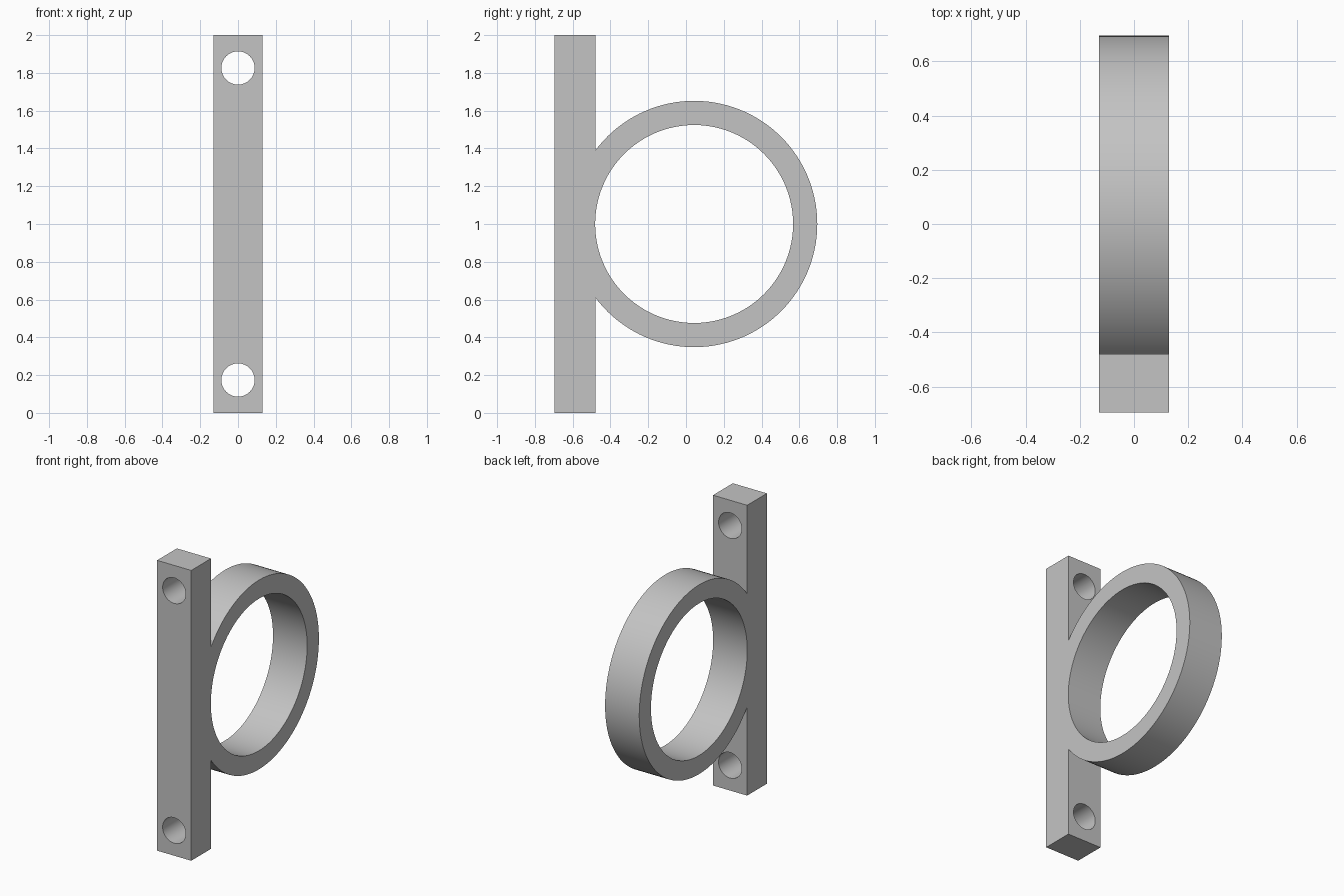
import bpy, bmesh, math
from mathutils import Matrix

cube = bpy.data.objects.get("Cube")
if cube:
    bpy.data.objects.remove(cube, do_unlink=True)

HALF_W = 0.13                      # half width in x
BACK, FACE = -0.695, -0.48         # bar depth range in y
RING_Y, RING_Z = 0.043, 1.0        # ring centre
OUTER, INNER = 0.652, 0.524
SEGMENTS = 96

# Material
gray = bpy.data.materials.new("light_gray")
gray.use_nodes = True
color = (0.55, 0.55, 0.55, 1)
gray.diffuse_color = color
gray.node_tree.nodes["Principled BSDF"].inputs["Base Color"].default_value = color


def arc(radius, start, end, steps):
    """Points around the ring centre as (y, z)."""
    return [(RING_Y + radius * math.cos(start + (end - start) * i / steps),
             RING_Z + radius * math.sin(start + (end - start) * i / steps))
            for i in range(steps + 1)]


def add_loop(curve, points):
    spline = curve.splines.new("POLY")
    spline.points.add(len(points) - 1)
    for p, (u, v) in zip(spline.points, points):
        p.co = (u, v, 0, 1)
    spline.use_cyclic_u = True


def evaluated_mesh(obj):
    graph = bpy.context.evaluated_depsgraph_get()
    return bpy.data.meshes.new_from_object(obj.evaluated_get(graph))


def add_object(name, mesh):
    obj = bpy.data.objects.new(name, mesh)
    bpy.context.collection.objects.link(obj)
    return obj


# Side profile: mounting bar joined to the ring, with the round opening
profile = bpy.data.curves.new("bracket_profile", "CURVE")
profile.dimensions = "2D"
profile.fill_mode = "BOTH"
profile.extrude = HALF_W
join = math.acos((FACE - RING_Y) / OUTER)
add_loop(profile, [(FACE, 0)] + arc(OUTER, -join, join, SEGMENTS)
         + [(FACE, 2), (BACK, 2), (BACK, 0)])
add_loop(profile, arc(INNER, 0, 2 * math.pi, SEGMENTS)[:-1])
profile_obj = add_object("bracket_profile", profile)
mesh = evaluated_mesh(profile_obj)
bpy.data.objects.remove(profile_obj, do_unlink=True)

# Stand the profile up and weld it into one closed solid
bm = bmesh.new()
bm.from_mesh(mesh)
bm.transform(Matrix(((0, 0, 1, 0), (1, 0, 0, 0), (0, 1, 0, 0), (0, 0, 0, 1))))
bmesh.ops.remove_doubles(bm, verts=bm.verts, dist=0.0001)
bmesh.ops.recalc_face_normals(bm, faces=bm.faces)
bm.to_mesh(mesh)
bm.free()
bracket = add_object("ring_bracket", mesh)

# Screw holes through both ends of the bar
bm = bmesh.new()
for z in (0.174, 1.826):
    place = Matrix.Translation((0, (BACK + FACE) / 2, z)) @ Matrix.Rotation(math.pi / 2, 4, "X")
    bmesh.ops.create_cone(bm, cap_ends=True, segments=64, radius1=0.088,
                          radius2=0.088, depth=0.3, matrix=place)
cutter_mesh = bpy.data.meshes.new("screw_hole_cutter")
bm.to_mesh(cutter_mesh)
bm.free()
cutter = add_object("screw_hole_cutter", cutter_mesh)
cutter.hide_render = True

cut = bracket.modifiers.new("screw_holes", "BOOLEAN")
cut.operation = "DIFFERENCE"
cut.solver = "EXACT"
cut.object = cutter
drilled = evaluated_mesh(bracket)
bracket.modifiers.clear()
bracket.data = drilled
bpy.data.objects.remove(cutter, do_unlink=True)

# Finish
drilled.materials.clear()
drilled.materials.append(gray)
for face in drilled.polygons:
    face.material_index = 0
bpy.ops.object.select_all(action="DESELECT")
bracket.select_set(True)
bpy.context.view_layer.objects.active = bracket
bpy.ops.object.shade_smooth_by_angle(angle=math.radians(30))
